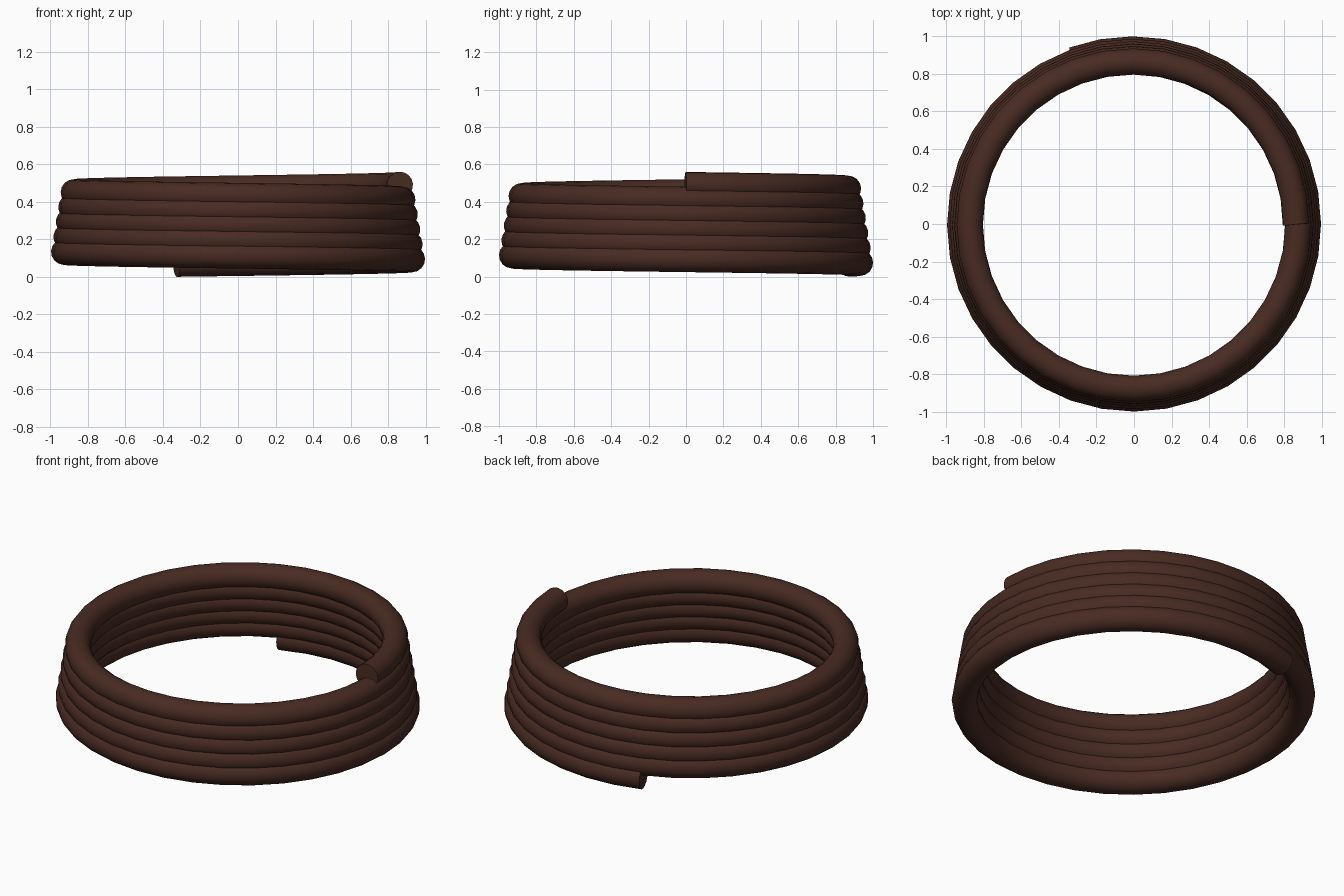
import bpy
from math import sin, cos, radians

if "Cube" in bpy.data.objects:
    bpy.data.objects.remove(bpy.data.objects["Cube"])

TUBE = 0.07                    # tube radius
STEPS = 191                    # about 36 segments per turn
START, SWEEP = 110.3, 1910.3   # degrees, winding clockwise upward to angle 0
R0, R1 = 0.934, 0.866          # coil narrows towards the top
Z0, Z1 = TUBE, 0.49

# Coil path: tapered helix
curve = bpy.data.curves.new("coil", "CURVE")
curve.dimensions = "3D"
curve.bevel_depth = TUBE
curve.bevel_resolution = 6
curve.use_fill_caps = True
spline = curve.splines.new("POLY")
spline.points.add(STEPS)
for i, p in enumerate(spline.points):
    t = i / STEPS
    a = radians(START - SWEEP * t)
    r = R0 + (R1 - R0) * t
    p.co = (r * cos(a) - 0.003, r * sin(a) - 0.003, Z0 + (Z1 - Z0) * t, 1)

coil = bpy.data.objects.new("coil", curve)
bpy.context.collection.objects.link(coil)
bpy.context.view_layer.objects.active = coil
coil.select_set(True)
bpy.ops.object.convert(target="MESH")
coil = bpy.context.object
coil.name = "coil"
bpy.ops.object.shade_smooth_by_angle(angle=radians(40))

# Dark brown material
mat = bpy.data.materials.new("dark_brown")
mat.diffuse_color = (0.065, 0.024, 0.016, 1)
mat.use_nodes = True
mat.node_tree.nodes["Principled BSDF"].inputs["Base Color"].default_value = mat.diffuse_color
coil.data.materials.clear()
coil.data.materials.append(mat)
